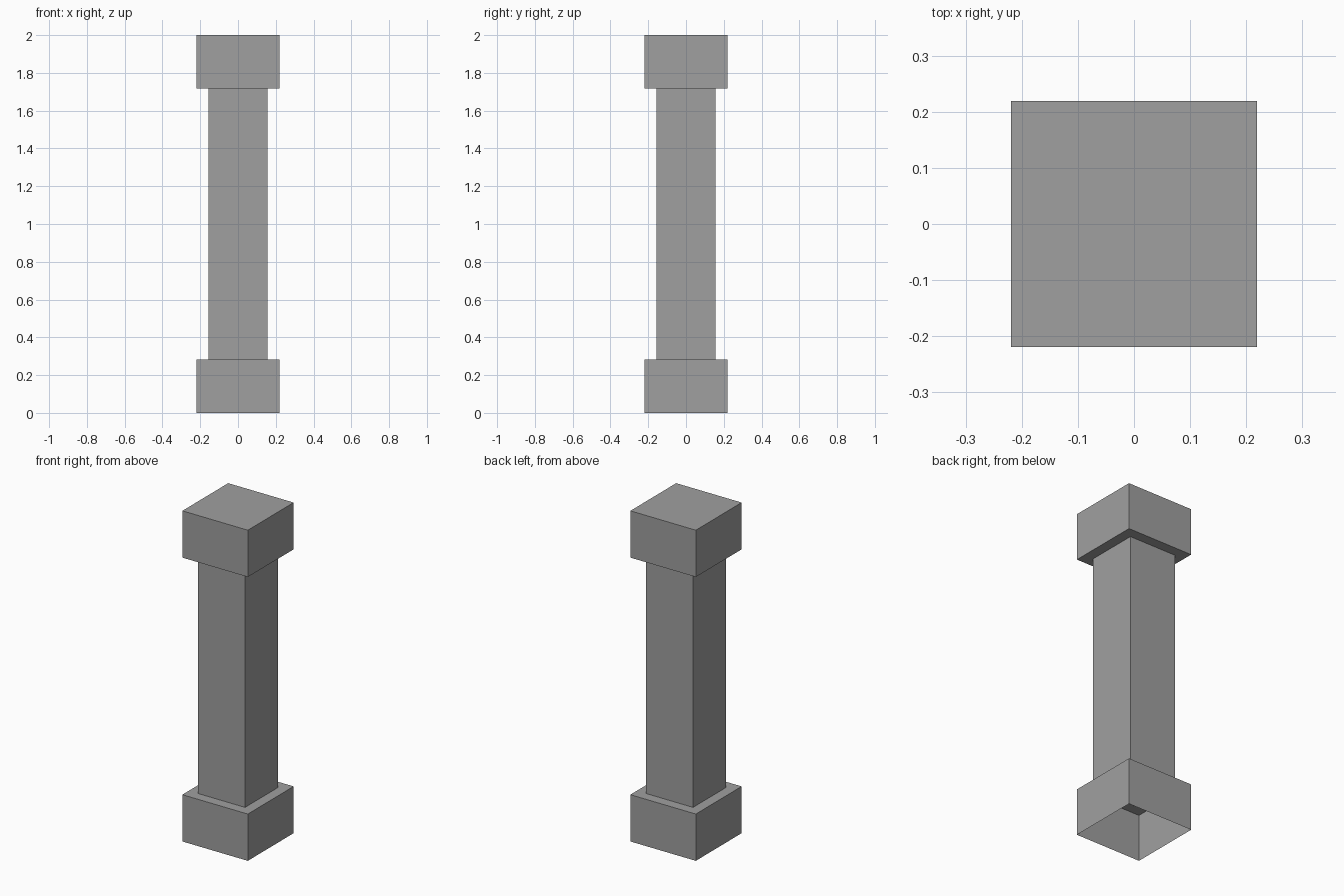
import bpy
import bmesh

cube = bpy.data.objects.get("Cube")
if cube:
    bpy.data.objects.remove(cube, do_unlink=True)

# Plain grey stone
stone = bpy.data.materials.new("grey_stone")
stone.use_nodes = True
colour = (0.35, 0.35, 0.35, 1)
stone.diffuse_color = colour
stone.node_tree.nodes["Principled BSDF"].inputs["Base Color"].default_value = colour

BLOCK, SHAFT = 0.219, 0.157      # half widths
HEIGHT, BLOCK_HEIGHT = 2.0, 0.283


def square_ring(bm, half, z):
    corners = ((-1, -1), (1, -1), (1, 1), (-1, 1))
    return [bm.verts.new((x * half, y * half, z)) for x, y in corners]


# Square column as one hollow shell: open underneath, closed on top
profile = [
    (BLOCK, 0), (BLOCK, BLOCK_HEIGHT),
    (SHAFT, BLOCK_HEIGHT), (SHAFT, HEIGHT - BLOCK_HEIGHT),
    (BLOCK, HEIGHT - BLOCK_HEIGHT), (BLOCK, HEIGHT),
]
bm = bmesh.new()
rings = [square_ring(bm, half, z) for half, z in profile]
for low, high in zip(rings, rings[1:]):
    for i in range(4):
        j = (i + 1) % 4
        bm.faces.new((low[i], low[j], high[j], high[i]))
bm.faces.new(rings[-1])

mesh = bpy.data.meshes.new("square_column")
bm.to_mesh(mesh)
bm.free()
mesh.materials.append(stone)
column = bpy.data.objects.new("square_column", mesh)
bpy.context.collection.objects.link(column)
